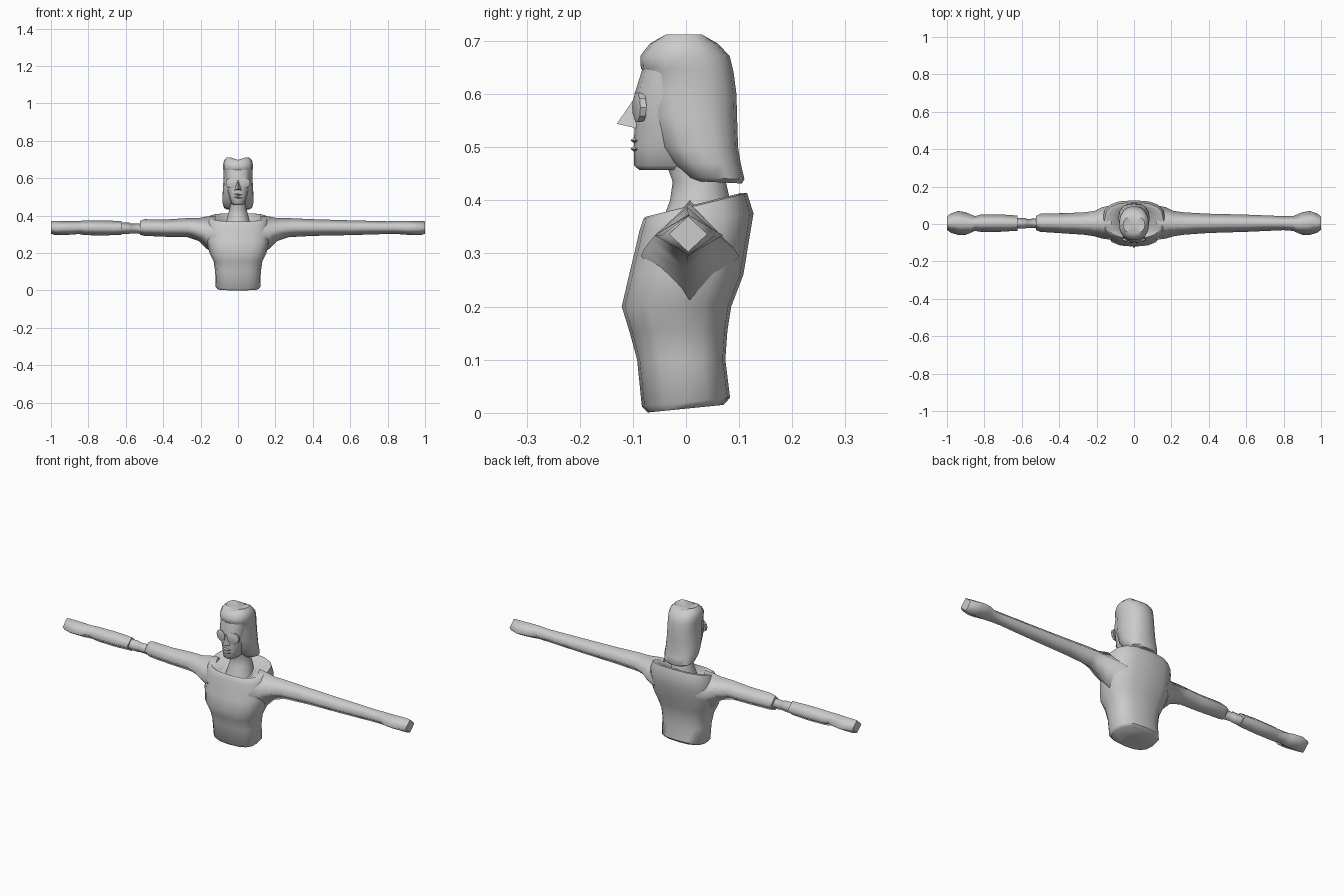
import bpy, bmesh, math
from mathutils import Vector

cube = bpy.data.objects.get("Cube")
if cube:
    bpy.data.objects.remove(cube, do_unlink=True)

grey = bpy.data.materials.new("plain grey")
grey.use_nodes = True
grey.diffuse_color = (0.6, 0.6, 0.6, 1)
grey.node_tree.nodes["Principled BSDF"].inputs["Base Color"].default_value = (0.6, 0.6, 0.6, 1)


def finish(name, bm, angle=50):
    bmesh.ops.recalc_face_normals(bm, faces=bm.faces)
    mesh = bpy.data.meshes.new(name)
    bm.to_mesh(mesh)
    bm.free()
    obj = bpy.data.objects.new(name, mesh)
    bpy.context.collection.objects.link(obj)
    mesh.materials.append(grey)
    if angle:
        bpy.ops.object.select_all(action="DESELECT")
        obj.select_set(True)
        bpy.context.view_layer.objects.active = obj
        bpy.ops.object.shade_smooth_by_angle(angle=math.radians(angle))
    return obj


def loft(name, rings, angle=50, top=None):
    """Skin a list of point rings; an optional top point closes the end as a fan."""
    bm = bmesh.new()
    rows = [[bm.verts.new(p) for p in ring] for ring in rings]
    n = len(rows[0])
    for a, b in zip(rows, rows[1:]):
        for i in range(n):
            j = (i + 1) % n
            bm.faces.new((a[i], a[j], b[j], b[i]))
    bm.faces.new(rows[0][::-1])
    if top:
        tip = bm.verts.new(top)
        for i in range(n):
            bm.faces.new((rows[-1][i], rows[-1][(i + 1) % n], tip))
    else:
        bm.faces.new(rows[-1])
    return finish(name, bm, angle)


def ring(z, hx, y0, y1, tilt=0.0, n=16, power=0.75):
    """Rounded horizontal section; tilt raises the back."""
    pts = []
    for i in range(n):
        a = 2 * math.pi * i / n
        c, s = math.cos(a), math.sin(a)
        x = hx * math.copysign(abs(c) ** power, c)
        y = (y0 + y1) / 2 + (y1 - y0) / 2 * math.copysign(abs(s) ** power, s)
        pts.append((x, y, z + tilt * y))
    return pts


# Torso with sloping shoulders and a scooped collar: z, half width, front, back, tilt
torso = [(0.008, 0.11, -0.072, 0.07, 0.1), (0.02, 0.12, -0.083, 0.083, 0.1),
         (0.10, 0.122, -0.092, 0.074, 0), (0.155, 0.13, -0.107, 0.078, 0),
         (0.20, 0.152, -0.121, 0.085, 0), (0.26, 0.168, -0.107, 0.108, 0),
         (0.315, 0.17, -0.095, 0.118, 0.05), (0.355, 0.168, -0.088, 0.127, 0.16),
         (0.385, 0.158, -0.08, 0.115, 0.25), (0.388, 0.145, -0.076, 0.102, 0.25),
         (0.367, 0.085, -0.078, 0.085, 0.36), (0.35, 0.07, -0.07, 0.078, 0.36)]
loft("torso", [ring(*r) for r in torso])


# Arms: diamond sections given as x, front, back, bottom, top
def limb(name, side, sections):
    rings = [[(side * x, y0, (z0 + z1) / 2), (side * x, (y0 + y1) / 2, z0),
              (side * x, y1, (z0 + z1) / 2), (side * x, (y0 + y1) / 2, z1)]
             for x, y0, y1, z0, z1 in sections]
    obj = loft(name, rings, 0)
    last = len(obj.data.polygons) - 2
    for p in obj.data.polygons:
        p.use_smooth = p.index < last
    return obj


shoulder = [(0.12, -0.085, 0.10, 0.19, 0.40), (0.17, -0.078, 0.09, 0.225, 0.395),
            (0.21, -0.066, 0.07, 0.265, 0.387), (0.27, -0.057, 0.062, 0.285, 0.387)]
hand = [(0.85, -0.037, 0.042, 0.302, 0.372), (0.90, -0.058, 0.063, 0.298, 0.372),
        (0.94, -0.059, 0.07, 0.297, 0.372), (0.98, -0.046, 0.056, 0.297, 0.372),
        (1.0, -0.032, 0.04, 0.303, 0.37)]
limb("left_arm", 1, shoulder + [(0.40, -0.048, 0.055, 0.292, 0.381),
     (0.60, -0.042, 0.05, 0.296, 0.375), (0.80, -0.033, 0.042, 0.302, 0.37)] + hand)
limb("right_upper_arm", -1, shoulder + [(0.38, -0.05, 0.058, 0.287, 0.38),
     (0.50, -0.042, 0.055, 0.292, 0.381), (0.525, -0.032, 0.042, 0.298, 0.372)])
limb("right_elbow_link", -1, [(0.50, -0.024, 0.03, 0.302, 0.36), (0.575, -0.02, 0.027, 0.306, 0.358),
     (0.58, -0.025, 0.032, 0.303, 0.363), (0.65, -0.025, 0.032, 0.303, 0.363)])
limb("right_forearm", -1, [(0.622, -0.036, 0.045, 0.298, 0.371), (0.72, -0.042, 0.052, 0.294, 0.375),
     (0.82, -0.042, 0.05, 0.296, 0.374)] + hand)

# Neck
loft("neck", [ring(z, hx, y0, y1, 0, 12, 1) for z, hx, y0, y1 in
              [(0.32, 0.075, -0.06, 0.085), (0.40, 0.055, -0.03, 0.083),
               (0.435, 0.046, -0.025, 0.075), (0.49, 0.046, -0.045, 0.06)]])

# Face: narrow chin widening to the brow
loft("face", [ring(z, hx, y0, 0.03, 0, 12, 0.85) for z, hx, y0 in
              [(0.457, 0.026, -0.088), (0.466, 0.036, -0.098), (0.50, 0.047, -0.098),
               (0.54, 0.058, -0.097), (0.60, 0.066, -0.097), (0.66, 0.068, -0.078)]])

# Hair: long at the back, rising over the cheeks, with a fringe above the brow
hair = [(0.437, 0.06, 0.015, 0.105, -0.05), (0.443, 0.075, 0.0, 0.11, -0.03),
        (0.47, 0.083, -0.025, 0.103, 0), (0.50, 0.083, -0.05, 0.098, 0),
        (0.56, 0.08, -0.073, 0.096, 0), (0.60, 0.077, -0.076, 0.095, 0),
        (0.638, 0.078, -0.076, 0.09, 0), (0.648, 0.079, -0.085, 0.088, 0),
        (0.672, 0.08, -0.086, 0.082, 0), (0.695, 0.075, -0.068, 0.06, 0)]
rings = [ring(*h, 16, 0.85) for h in hair]
crown = [(x, y, 0.712 - 0.014 * max(0, 1 - abs(x) / 0.04)) for x, y, _ in
         ring(0, 0.058, -0.05, 0.042, 0, 16, 0.85)]
loft("hair", rings + [crown], 50, (0, 0, 0.695))

# Nose: a sharp pyramid
bm = bmesh.new()
base = [bm.verts.new(p) for p in [(-0.02, -0.09, 0.535), (0.02, -0.09, 0.535), (0, -0.092, 0.6)]]
tip = bm.verts.new((0, -0.13, 0.544))
for i in range(3):
    bm.faces.new((base[i], base[(i + 1) % 3], tip))
bm.faces.new(base)
finish("nose", bm, 30)

# Round eye discs, turned a little outwards
for side, label in ((1, "left"), (-1, "right")):
    bm = bmesh.new()
    rows = []
    for r, d in ((0.027, 0.012), (0.029, 0.0), (0.021, -0.003)):
        rows.append([bm.verts.new((side * 0.036 + r * math.cos(k * math.pi / 5),
                                   -0.093 + d + 0.25 * r * math.cos(k * math.pi / 5) * side,
                                   0.575 + r * math.sin(k * math.pi / 5))) for k in range(10)])
    for a, b in zip(rows, rows[1:]):
        for i in range(10):
            bm.faces.new((a[i], a[(i + 1) % 10], b[(i + 1) % 10], b[i]))
    bm.faces.new(rows[0])
    bm.faces.new(rows[-1])
    finish(label + "_eye", bm, 30)

# Lips: two slim wedges
for label, z in (("upper_lip", 0.513), ("lower_lip", 0.497)):
    loft(label, [[(x, -0.094 + abs(x) * 0.3, z - h), (x, -0.105 + abs(x) * 0.4, z),
                  (x, -0.094 + abs(x) * 0.3, z + h)]
                 for x, h in ((-0.024, 0.001), (0, 0.008), (0.024, 0.001))], 30)
